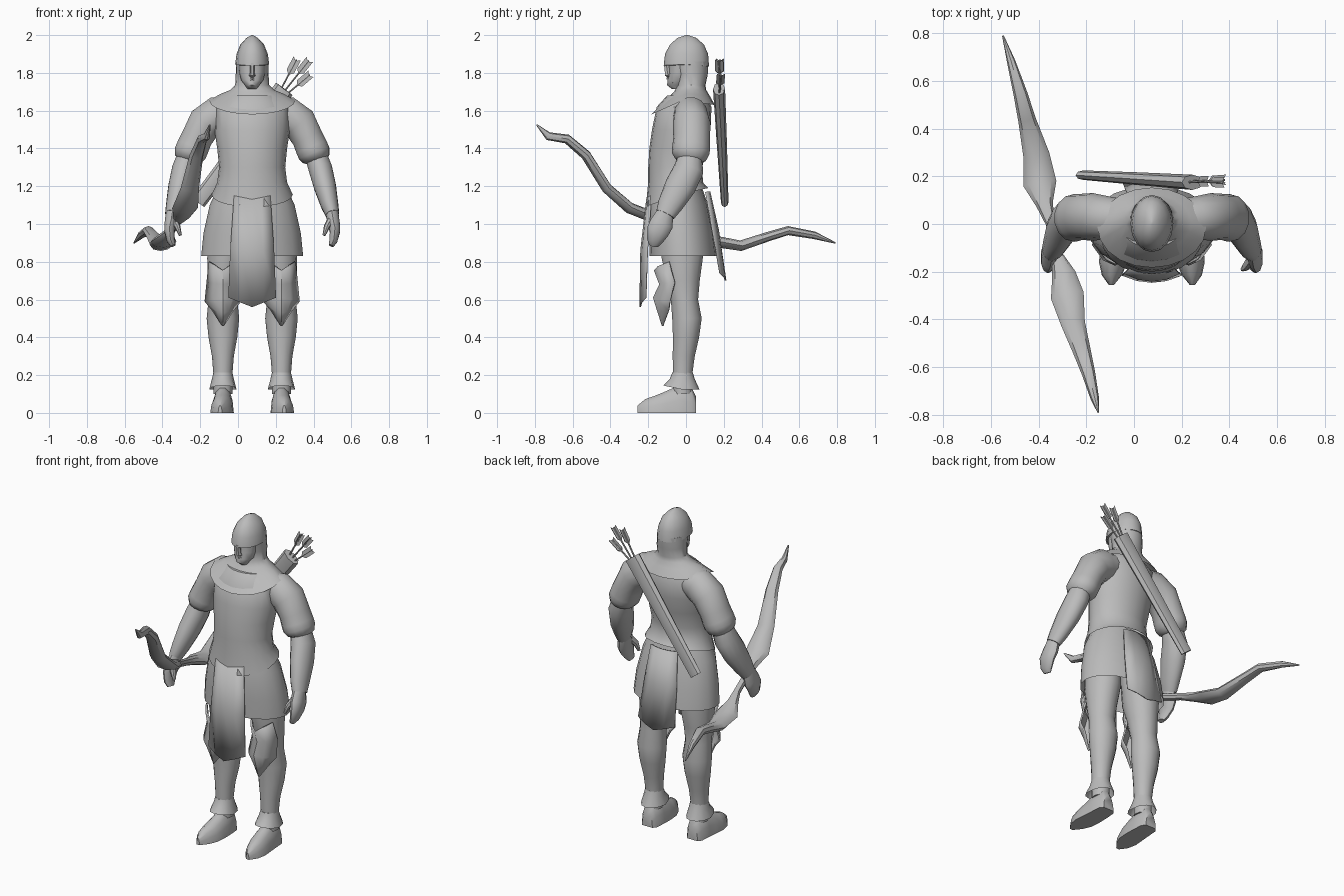
import bpy, bmesh, math
from mathutils import Vector

CX = 0.075                      # body centre line
grey = bpy.data.materials.new("plain_grey")
grey.diffuse_color = (0.5, 0.5, 0.5, 1)


def finish(name, bm, angle=40, recalc=True):
    if recalc:
        bmesh.ops.recalc_face_normals(bm, faces=bm.faces)
    me = bpy.data.meshes.new(name)
    bm.to_mesh(me)
    bm.free()
    me.materials.append(grey)
    ob = bpy.data.objects.new(name, me)
    bpy.context.collection.objects.link(ob)
    bpy.ops.object.select_all(action='DESELECT')
    ob.select_set(True)
    bpy.context.view_layer.objects.active = ob
    bpy.ops.object.shade_smooth_by_angle(angle=math.radians(angle))
    return ob


def tube(name, pts, ref, axis=None, n=14, caps=(True, True), floor=False, angle=40):
    """Loft of ellipses (x, y, z, a, b, front_dz, back_dz) along a path."""
    bm = bmesh.new()
    rings = []
    P = [Vector(p[:3]) for p in pts]
    for i, p in enumerate(pts):
        t = Vector(axis) if axis else P[min(i + 1, len(P) - 1)] - P[max(i - 1, 0)]
        t.normalize()
        s = Vector(ref)
        s = (s - t * s.dot(t)).normalized()
        o = t.cross(s)
        df, db = p[5:7] if len(p) > 5 else (0, 0)
        ring = []
        for k in range(n):
            a = 2 * math.pi * k / n
            v = P[i] + s * p[3] * math.cos(a) + o * p[4] * math.sin(a)
            v.z += df * max(0, -math.sin(a)) + db * max(0, math.sin(a))
            if floor:
                v.z = max(0, v.z)
            ring.append(bm.verts.new(v))
        rings.append(ring)
    for r, q in zip(rings, rings[1:]):
        for k in range(n):
            bm.faces.new((r[k], r[(k + 1) % n], q[(k + 1) % n], q[k]))
    if caps[0]:
        bm.faces.new(rings[0])
    if caps[1]:
        bm.faces.new(rings[-1])
    return finish(name, bm, angle)


def panel(name, cx, rows, thick=0.008):
    """Folded plate from rows of (half_width, mid_y, mid_z, edge_y, edge_z)."""
    bm = bmesh.new()
    grid = [[bm.verts.new((cx + f * w, ym + (ye - ym) * f * f, zm + (ze - zm) * abs(f)))
             for f in (-1, -0.5, 0, 0.5, 1)] for w, ym, zm, ye, ze in rows]
    for r, q in zip(grid, grid[1:]):
        for k in range(4):
            bm.faces.new((r[k], r[k + 1], q[k + 1], q[k]))
    ob = finish(name, bm)
    ob.modifiers.new("thickness", 'SOLIDIFY').thickness = thick
    ob.modifiers["thickness"].offset = 0


def at(pts, side):
    return [(CX + side * p[0],) + tuple(p[1:]) for p in pts]


X, Y, Z = (1, 0, 0), (0, 1, 0), (0, 0, 1)

# Torso with a pointed hem, and skirt
tube("torso", at([(0, 0, 1.68, .13, .10), (0, -.01, 1.62, .20, .145), (0, -.025, 1.5, .20, .155),
                  (0, -.042, 1.4, .185, .152), (0, -.057, 1.3, .175, .143),
                  (0, -.055, 1.22, .185, .145), (0, -.048, 1.155, .215, .165, -.065, .035)], 1),
     X, Z, 20, (True, False))
tube("skirt", at([(0, -.05, 1.21, .175, .13), (0, -.042, 1.1, .225, .158), (0, -.025, .95, .258, .172),
                  (0, -.015, .83, .27, .177)], 1), X, Z, 20, (True, False))
panel("front_flap", CX, [(.095, -.207, 1.13, -.185, 1.15), (.115, -.238, .86, -.205, .86),
                         (.125, -.243, .56, -.213, .61)])
panel("back_flap", CX, [(.09, .125, 1.17, .105, 1.17), (.11, .17, .97, .14, .97),
                        (.125, .21, .70, .18, .74)])

# Mantle, neck guard, helmet and face
tube("mantle", at([(0, .02, 1.86, .085, .098), (0, .03, 1.79, .087, .085), (0, .028, 1.735, .09, .075),
                   (0, .022, 1.71, .115, .085, -.01, 0), (0, .005, 1.69, .165, .12, -.04, -.01),
                   (0, -.015, 1.655, .228, .168, -.075, -.025)], 1), X, Z, 20, (True, False))
tube("helmet", at([(0, .005, 2.0, .004, .006), (0, .005, 1.985, .03, .05), (0, .005, 1.95, .063, .09),
                   (0, .003, 1.90, .083, .114), (0, .002, 1.845, .09, .12, -.005, -.01),
                   (0, .002, 1.843, .08, .108, -.005, -.01)], 1), X, Z, 16, (True, False))
tube("face", at([(0, -.035, 1.86, .07, .055), (0, -.035, 1.80, .068, .055), (0, -.04, 1.76, .058, .058),
                 (0, -.055, 1.735, .038, .045), (0, -.045, 1.715, .025, .03)], 1), X, Z, 12)
tube("nose", at([(0, -.105, 1.85, .012, .014), (0, -.098, 1.80, .012, .016), (0, -.095, 1.785, .018, .018),
                 (0, -.088, 1.775, .008, .008)], 1), X, Z, 6)
tube("moustache", at([(-.04, -.065, 1.75, .006, .008), (0, -.093, 1.77, .01, .012),
                      (.04, -.065, 1.75, .006, .008)], 1), Z, None, 6)

for side, word in ((-1, "right"), (1, "left")):
    # Sleeve with a puffed cuff, forearm and hand
    tube(word + "_sleeve", at([(.10, .02, 1.60, .08, .07), (.18, .025, 1.58, .09, .10),
                               (.25, .03, 1.535, .10, .095), (.293, .03, 1.455, .097, .085),
                               (.315, .027, 1.405, .10, .088), (.328, .025, 1.375, .10, .088),
                               (.338, .025, 1.345, .085, .075), (.343, .022, 1.325, .05, .045)], side), Y)
    tube(word + "_forearm", at([(.335, .025, 1.37, .06, .06), (.362, .015, 1.29, .08, .064),
                                (.385, -.03, 1.2, .082, .06), (.41, -.085, 1.1, .066, .047),
                                (.425, -.11, 1.05, .052, .037)], side), Y)
    tube(word + "_hand", at([(.423, -.11, 1.06, .045, .035), (.432, -.13, 1.0, .062, .034),
                             (.438, -.15, .96, .06, .028), (.43, -.165, .91, .042, .022),
                             (.418, -.17, .885, .025, .014)], side), Y, None, 10)
    tube(word + "_thumb", at([(.42, -.145, 1.03, .022, .02), (.395, -.18, .985, .018, .016),
                              (.38, -.19, .94, .009, .008)], side), Y, None, 8)

    # Leg, knee plate, boot cuff and pointed boot
    tube(word + "_leg", at([(.125, -.025, 1.02, .10, .11), (.14, -.02, .82, .098, .112),
                            (.15, -.015, .7, .085, .09), (.155, -.008, .6, .076, .074),
                            (.155, .005, .5, .086, .08), (.155, 0, .4, .076, .071),
                            (.155, -.012, .3, .058, .06), (.155, -.018, .2, .05, .052),
                            (.155, -.018, .1, .05, .052)], side), X, Z)
    panel(word + "_knee_plate", CX + side * .155,
          [(.072, -.165, .755, -.09, .80), (.083, -.137, .68, -.06, .69), (.093, -.17, .61, -.085, .59),
           (.055, -.145, .53, -.09, .545), (.004, -.122, .46, -.12, .465)], .01)
    tube(word + "_boot_cuff", at([(.155, -.018, .215, .05, .054), (.155, -.02, .18, .058, .066),
                                  (.155, -.025, .125, .072, .096, .02, .0)], side), X, Z, 12, (True, False))
    tube(word + "_boot", at([(.155, .052, 0, .036, .09), (.155, .03, 0, .052, .135), (.155, -.04, 0, .057, .15),
                             (.157, -.10, 0, .06, .12), (.162, -.16, 0, .06, .095),
                             (.168, -.215, 0, .042, .075), (.17, -.257, 0, .01, .04)], side),
         X, (0, -1, 0), 14, floor=True)

# Recurved bow held in the right hand: (x, y, z, half width, half thickness)
tube("bow", [(-.15, -.79, 1.525, .004, .004), (-.165, -.73, 1.465, .018, .022), (-.19, -.63, 1.45, .028, .025),
             (-.22, -.53, 1.365, .038, .027), (-.255, -.42, 1.19, .05, .028), (-.28, -.30, 1.085, .07, .03),
             (-.295, -.21, 1.05, .05, .03), (-.325, -.12, 1.01, .02, .022), (-.35, .0, .97, .02, .022),
             (-.375, .08, .94, .035, .026), (-.395, .17, .905, .07, .03), (-.41, .29, .885, .055, .028),
             (-.45, .44, .935, .037, .025), (-.475, .54, .965, .03, .024), (-.515, .68, .94, .018, .02),
             (-.55, .79, .90, .004, .004)], (1, .25, 0), None, 8)

# Quiver slung across the back, hollow at the mouth
tube("quiver", [(-.212, .205, 1.115, .042, .02), (.02, .19, 1.42, .047, .027), (.245, .175, 1.715, .055, .032),
                (.245, .175, 1.715, .047, .025), (.23, .176, 1.695, .045, .023)], (.8, 0, -.6), None, 8, angle=30)

# Arrows with crossed feather vanes
for i, (base, tip) in enumerate((((.215, .175, 1.69), (.31, .18, 1.87)), ((.235, .18, 1.69), (.375, .175, 1.865)),
                                 ((.25, .175, 1.68), (.38, .185, 1.79)))):
    b, e = Vector(base), Vector(tip)
    d = (e - b).normalized()
    tube(f"arrow_shaft_{i + 1}", [(*b, .005, .005), (*e, .005, .005)], Y, None, 6)
    bm = bmesh.new()
    for side in (Vector(Y), d.cross(Vector(Y))):
        for s in (-1, 1):
            w = side * s * .022
            bm.faces.new([bm.verts.new(p) for p in (e - d * .09, e - d * .07 + w, e + d * .008 + w, e - d * .008)])
    finish(f"arrow_vanes_{i + 1}", bm, recalc=False)
